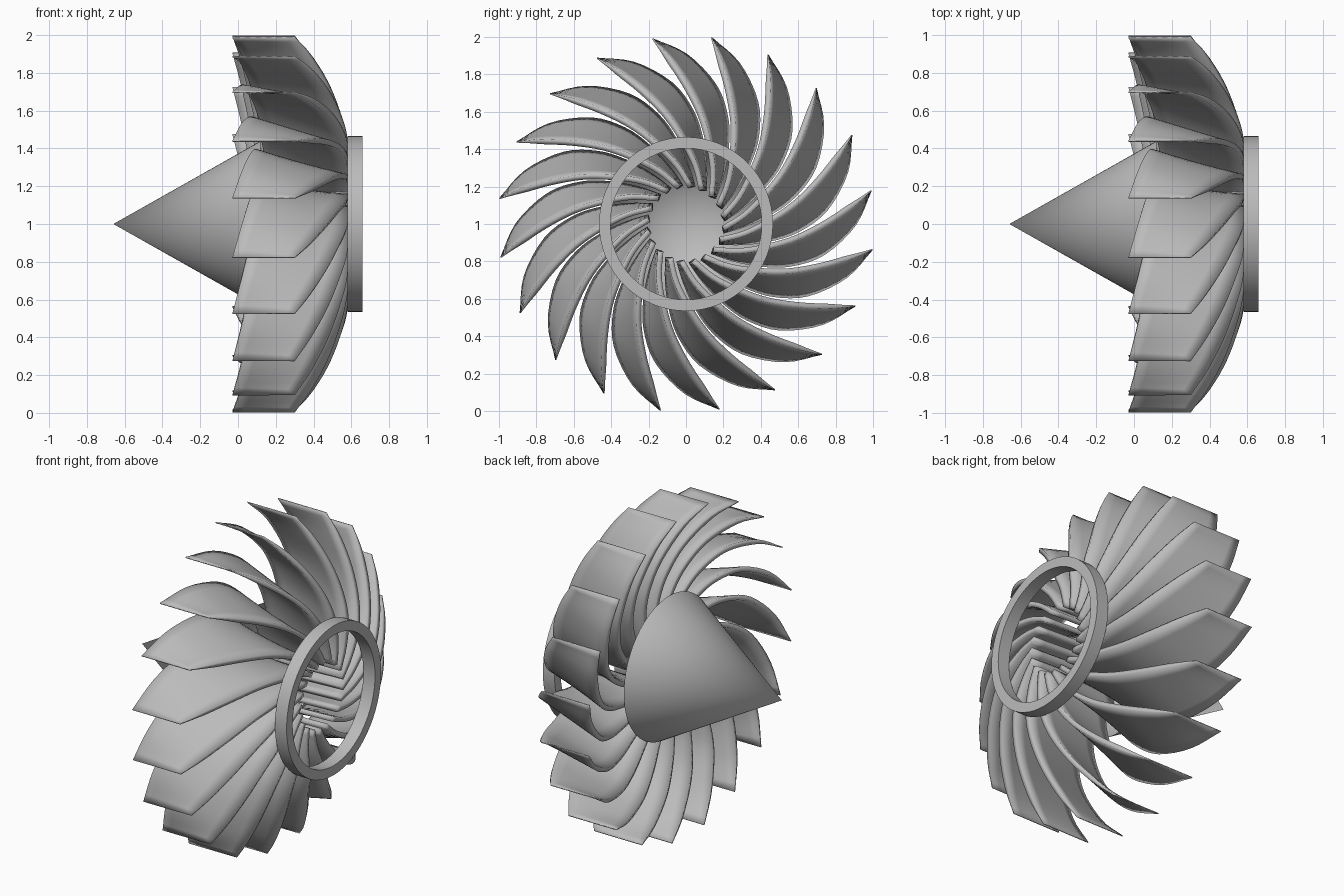
import bpy, bmesh, math
from mathutils import Vector, Matrix

cube = bpy.data.objects.get("Cube")
if cube:
    bpy.data.objects.remove(cube, do_unlink=True)

metal = bpy.data.materials.new("plain_grey")
metal.use_nodes = True
GREY = (0.5, 0.5, 0.5, 1)
metal.diffuse_color = GREY
metal.node_tree.nodes["Principled BSDF"].inputs["Base Color"].default_value = GREY

BLADES = 20
CENTRE = Vector((0, 0, 1))


def make_object(name, bm):
    mesh = bpy.data.meshes.new(name)
    bm.to_mesh(mesh)
    bm.free()
    obj = bpy.data.objects.new(name, mesh)
    bpy.context.collection.objects.link(obj)
    mesh.materials.append(metal)
    return obj


def smooth(obj, degrees=35):
    bpy.ops.object.select_all(action='DESELECT')
    obj.select_set(True)
    bpy.context.view_layer.objects.active = obj
    bpy.ops.object.shade_smooth_by_angle(angle=math.radians(degrees))


def lathe(name, profile, steps=64, closed=False):
    """Spin (x, radius) points around the long axis."""
    bm = bmesh.new()
    verts = [bm.verts.new(CENTRE + Vector((x, 0, r))) for x, r in profile]
    pairs = list(zip(verts, verts[1:] + verts[:1])) if closed else list(zip(verts, verts[1:]))
    edges = [bm.edges.new(p) for p in pairs]
    bmesh.ops.spin(bm, geom=verts + edges, cent=CENTRE, axis=(1, 0, 0),
                   angle=math.tau, steps=steps)
    bmesh.ops.remove_doubles(bm, verts=bm.verts, dist=0.0005)
    bmesh.ops.recalc_face_normals(bm, faces=bm.faces)
    obj = make_object(name, bm)
    smooth(obj)
    return obj


# Hollow nose cone and rear ring
lathe("nose_cone", [(-0.66, 0), (0.12, 0.44)])
lathe("rear_ring", [(0.58, 0.405), (0.66, 0.405), (0.66, 0.465), (0.58, 0.465)], closed=True)

# Blade stations: radius, rear sweep, front sweep (degrees), rear x, front x
STATIONS = [
    (1.006, 0, 0, 0.30, -0.03),
    (0.90, -3.5, -10, 0.38, 0.02),
    (0.75, -9.5, -22, 0.47, 0.07),
    (0.60, -17, -31, 0.535, 0.11),
    (0.46, -25, -38, 0.575, 0.135),
    (0.32, -37, -46, 0.58, 0.14),
    (0.20, -53, -57, 0.58, 0.14),
]


def on_blade(radius, sweep, x):
    a = math.radians(sweep)
    return Vector((x, radius * math.cos(a), radius * math.sin(a)))


def spline(points, cuts=4):
    """Catmull-Rom curve through the points."""
    ext = [2 * points[0] - points[1]] + points + [2 * points[-1] - points[-2]]
    out = []
    for a, b, c, d in zip(ext, ext[1:], ext[2:], ext[3:]):
        for i in range(cuts):
            t = i / cuts
            out.append(0.5 * (2 * b + (c - a) * t + (2 * a - 5 * b + 4 * c - d) * t ** 2
                              + (3 * b - a - 3 * c + d) * t ** 3))
    return out + [points[-1]]


rear = spline([on_blade(r, s, x) for r, s, _, x, _ in STATIONS])
front = spline([on_blade(r, s, x) for r, _, s, _, x in STATIONS])

# Swept blade surface, thinning towards the tip
ACROSS = 6
bm = bmesh.new()
layer = bm.verts.layers.deform.verify()
rows = []
for p, q in zip(rear, front):
    row = [bm.verts.new(p.lerp(q, i / ACROSS)) for i in range(ACROSS + 1)]
    for v in row:
        radius = math.hypot(v.co.y, v.co.z)
        v[layer][0] = max(0.2, min(1, (1.03 - radius) / 0.15))
    rows.append(row)
for lo, hi in zip(rows, rows[1:]):
    for i in range(ACROSS):
        bm.faces.new((lo[i], lo[i + 1], hi[i + 1], hi[i]))
first = make_object("blade_1", bm)
first.vertex_groups.new(name="thickness")
solid = first.modifiers.new("Thickness", 'SOLIDIFY')
solid.thickness = 0.03
solid.offset = 0
solid.vertex_group = "thickness"
smooth(first)

# Repeat the blade around the axis
for k in range(BLADES):
    blade = first if k == 0 else first.copy()
    if k:
        blade.name = f"blade_{k + 1}"
        bpy.context.collection.objects.link(blade)
    turn = math.radians(82.2) + k * math.tau / BLADES
    blade.matrix_world = Matrix.Translation(CENTRE) @ Matrix.Rotation(turn, 4, 'X')
